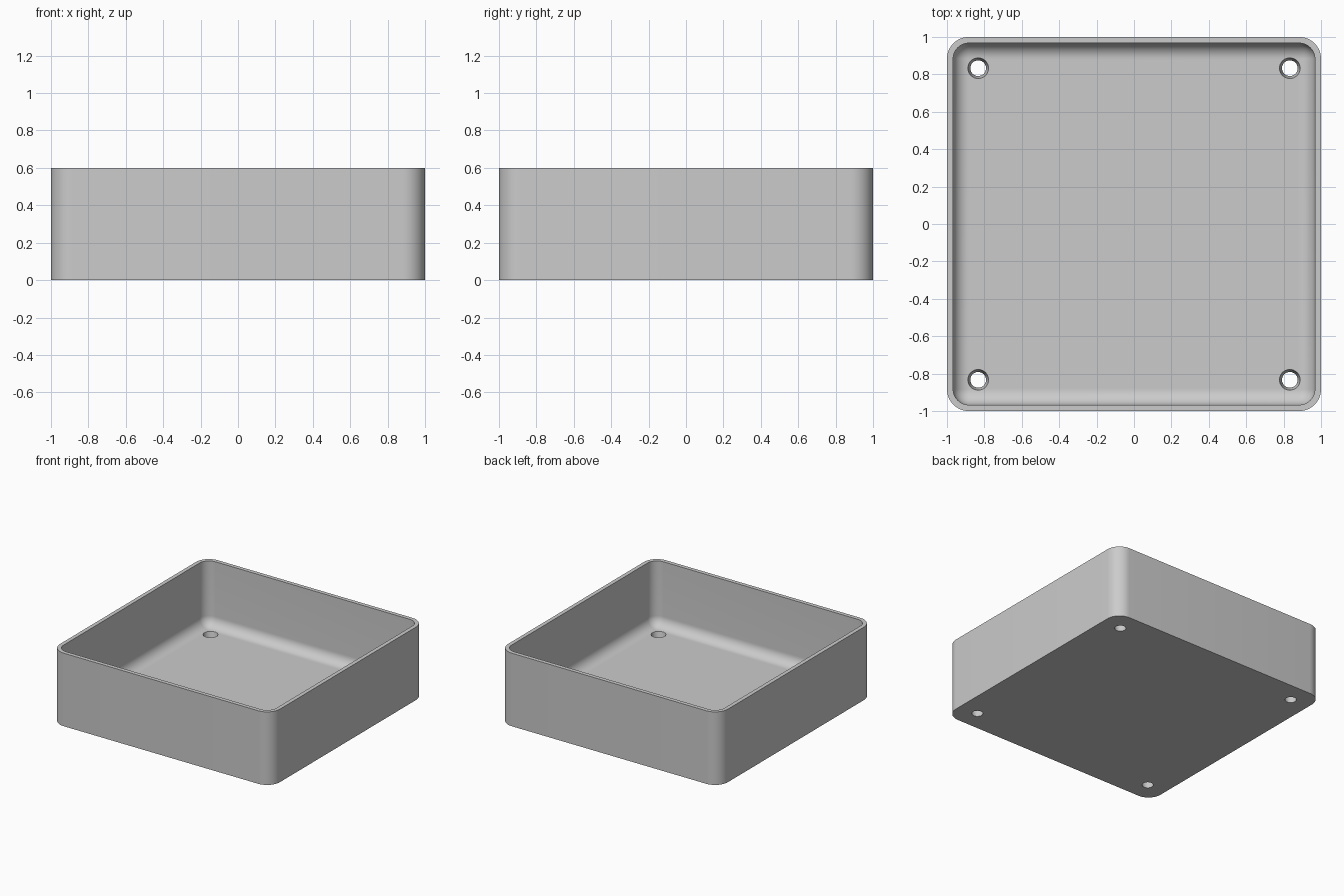
import bpy, bmesh
from math import cos, sin, pi

cube = bpy.data.objects.get("Cube")
if cube:
    bpy.data.objects.remove(cube, do_unlink=True)

HEIGHT, FLOOR, WALL = 0.6, 0.067, 0.033
OUTER_R, INNER_R = 0.117, 0.084
HOLE_POS = 0.833
STEPS = 12

grey = bpy.data.materials.new("plain grey")
grey.use_nodes = True
colour = (0.6, 0.6, 0.6, 1)
grey.diffuse_color = colour
grey.node_tree.nodes["Principled BSDF"].inputs["Base Color"].default_value = colour


def rounded_ring(bm, half, radius, z):
    """Rounded square loop of vertices at height z."""
    verts = []
    for corner in range(4):
        mid = pi / 4 + corner * pi / 2
        cx = (half - radius) * (1 if cos(mid) > 0 else -1)
        cy = (half - radius) * (1 if sin(mid) > 0 else -1)
        for i in range(STEPS + 1):
            a = corner * pi / 2 + i / STEPS * pi / 2
            verts.append(bm.verts.new((cx + radius * cos(a), cy + radius * sin(a), z)))
    return verts


# Tray: outer wall, rim, inner wall, then a fillet down to the floor
profile = [(1, OUTER_R, 0), (1, OUTER_R, HEIGHT), (1 - WALL, INNER_R, HEIGHT)]
for i in range(STEPS + 1):
    a = i / STEPS * pi / 2
    inset = INNER_R * (1 - cos(a))
    profile.append((1 - WALL - inset, INNER_R - inset, FLOOR + INNER_R * (1 - sin(a))))

bm = bmesh.new()
rings = [rounded_ring(bm, *p) for p in profile]
for low, high in zip(rings, rings[1:]):
    for i in range(len(low)):
        j = (i + 1) % len(low)
        bm.faces.new((low[i], low[j], high[j], high[i]))
bm.faces.new(rings[0][::-1])
bm.faces.new(rings[-1])
bmesh.ops.remove_doubles(bm, verts=bm.verts, dist=1e-5)
bmesh.ops.recalc_face_normals(bm, faces=bm.faces)
mesh = bpy.data.meshes.new("tray")
bm.to_mesh(mesh)
bm.free()
mesh.materials.append(grey)
tray = bpy.data.objects.new("tray", mesh)
bpy.context.collection.objects.link(tray)

# Tapered screw holes near the four corners
bpy.ops.object.select_all(action="DESELECT")
for x in (-HOLE_POS, HOLE_POS):
    for y in (-HOLE_POS, HOLE_POS):
        bpy.ops.mesh.primitive_cone_add(vertices=32, radius1=0.038, radius2=0.06,
                                        depth=0.11, location=(x, y, 0.035))
        cutter = bpy.context.object
        cutter.name = "hole_cutter"
        cutter.hide_render = True
        cutter.data.materials.append(grey)
        cut = tray.modifiers.new("screw_hole", "BOOLEAN")
        cut.operation = "DIFFERENCE"
        cut.solver = "EXACT"
        cut.object = cutter
        bpy.context.view_layer.objects.active = tray
        bpy.ops.object.modifier_apply(modifier=cut.name)
        bpy.data.objects.remove(cutter, do_unlink=True)

tray.select_set(True)
bpy.context.view_layer.objects.active = tray
bpy.ops.object.shade_smooth_by_angle(angle=pi / 6)
